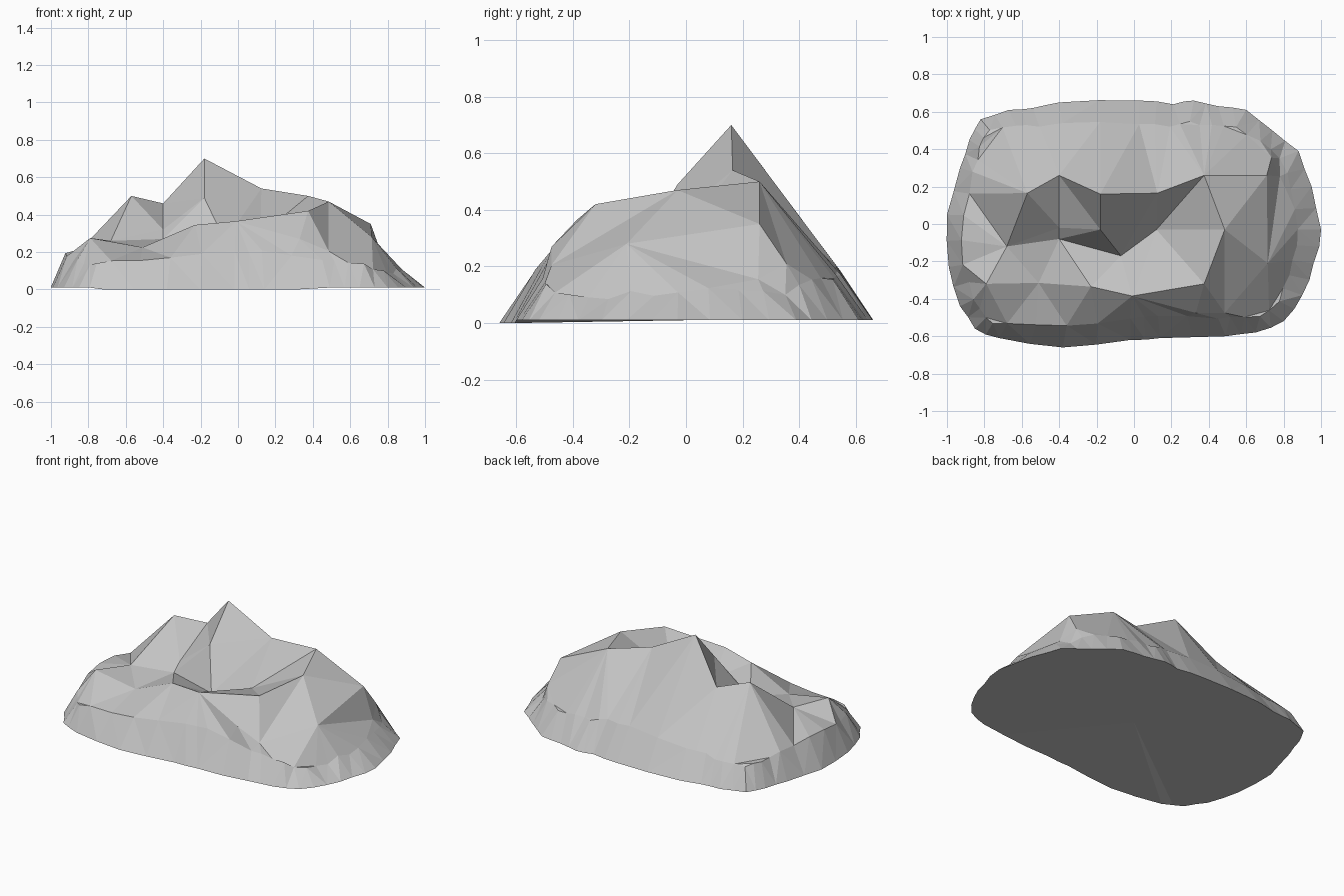
import bpy
import bmesh
import random
from mathutils import Vector
from mathutils.geometry import delaunay_2d_cdt

random.seed(4)
cube = bpy.data.objects.get("Cube")
if cube:
    bpy.data.objects.remove(cube, do_unlink=True)

# Footprint corners, in hundredths, running clockwise from the left end
FOOTPRINT = [
    (-100, 5), (-93, 30), (-88, 45), (-82, 56), (-67, 61), (-54, 62), (-40, 65),
    (3, 66), (21, 64), (32, 66), (45, 63), (60, 61), (74, 50), (88, 39),
    (95, 20), (100, -3), (96, -21), (90, -38), (80, -52), (65, -58), (49, -60),
    (14, -61), (-2, -62), (-38, -66), (-72, -61), (-85, -56), (-93, -44), (-99, -23),
]

# Named summits, ledges and hollows
CRAGS = {
    "peak": (-.18, .16, .70), "saddle": (.125, .165, .54),
    "west_top": (-.57, .165, .50), "notch": (-.40, .26, .46),
    "east_top": (.375, .26, .50), "hollow": (-.40, -.02, .32),
    "foot": (-.40, -.08, .27), "rim": (-.18, -.03, .49),
    "bend": (-.07, -.17, .26), "dip": (.12, -.03, .29),
    "ridge": (.485, -.03, .47), "brow": (.375, -.32, .42),
    "ledge_mid": (-.01, -.385, .365), "ledge": (-.23, -.335, .345),
    "ledge_end": (-.51, -.315, .225), "west_step": (-.68, -.12, .26),
    "west_knob": (-.79, -.32, .275), "east_knob": (.71, .26, .35),
    "east_spur": (.715, -.21, .28), "gully": (.78, .255, .155),
    "north_knob": (.735, .355, .21), "toe": (.485, -.475, .205),
    "buttress": (.33, -.475, .27),
}

# Crease lines that the facets must follow
CREASES = [
    "west_step west_top notch peak saddle east_top ridge brow",
    "west_top hollow notch", "peak rim bend foot west_step hollow rim",
    "saddle bend dip east_top east_knob ridge east_spur east_knob",
    "east_knob gully east_spur", "east_top north_knob east_knob",
    "foot hollow", "saddle dip ridge", "bend ledge_mid brow dip",
    "ledge_mid ledge ledge_end west_knob west_step ledge_end foot ledge",
    "ledge bend", "notch rim", "west_step foot", "dip ledge_mid",
    "brow toe ridge", "toe east_spur", "brow buttress ledge_mid",
]


def fluted_outline():
    """Split each footprint side in two with slight unevenness."""
    ring = []
    for i, corner in enumerate(FOOTPRINT):
        a = Vector(corner) / 100
        b = Vector(FOOTPRINT[(i + 1) % len(FOOTPRINT)]) / 100
        middle = (a + b) / 2
        ring += [a, middle * random.uniform(.995, 1.012)]
    return ring


def skirt_point(p):
    """Top of the steep outer wall: lower at the corners and the right end."""
    k = random.uniform(.988, 1.012)
    across = (.91 if p.x < 0 else .88) + .1 * p.y ** 2
    along = .81 + .13 * p.x ** 2
    height = .21 - .15 * abs(p.x * p.y) - .3 * max(0, p.x - .7)
    return Vector((p.x * across * k, p.y * along * k,
                   height + random.uniform(-.012, .012)))


def base_height(p):
    return 0 if p.y < -.6 else .01


outline = fluted_outline()
base = [Vector((p.x, p.y, base_height(p))) for p in outline]
skirt = [skirt_point(p) for p in outline]
points = base + skirt + [Vector(p) for p in CRAGS.values()]

# Constrained edges: the two rings and the creases
count = len(outline)
edges = []
for start in (0, count):
    edges += [(start + i, start + (i + 1) % count) for i in range(count)]
index = {name: 2 * count + i for i, name in enumerate(CRAGS)}
for crease in CREASES:
    names = crease.split()
    edges += [(index[a], index[b]) for a, b in zip(names, names[1:])]

flat = [p.to_2d() for p in points]
verts, _, faces, sources, _, _ = delaunay_2d_cdt(flat, edges, [], 1, 1e-5)


def surface_point(position, source):
    """Height from the source point, or from the nearest one."""
    if source:
        return points[source[0]]
    nearest = min(points, key=lambda p: (p.to_2d() - position).length)
    return Vector((position.x, position.y, nearest.z))


# Rock body: faceted top, closed by a flat underside
bm = bmesh.new()
made = [bm.verts.new(surface_point(v, s)) for v, s in zip(verts, sources)]
for face in faces:
    bm.faces.new([made[i] for i in face])
rim = [e for e in bm.edges if e.is_boundary]
centre = bm.verts.new((0, 0, .01))
for edge in rim:
    bm.faces.new((*edge.verts, centre))
bmesh.ops.recalc_face_normals(bm, faces=bm.faces)

mesh = bpy.data.meshes.new("rock_body")
bm.to_mesh(mesh)
bm.free()
rock = bpy.data.objects.new("rock_body", mesh)
bpy.context.collection.objects.link(rock)

# Plain grey stone
stone = bpy.data.materials.new("grey_stone")
stone.use_nodes = True
grey = (.55, .55, .55, 1)
stone.diffuse_color = grey
stone.node_tree.nodes["Principled BSDF"].inputs["Base Color"].default_value = grey
mesh.materials.append(stone)
